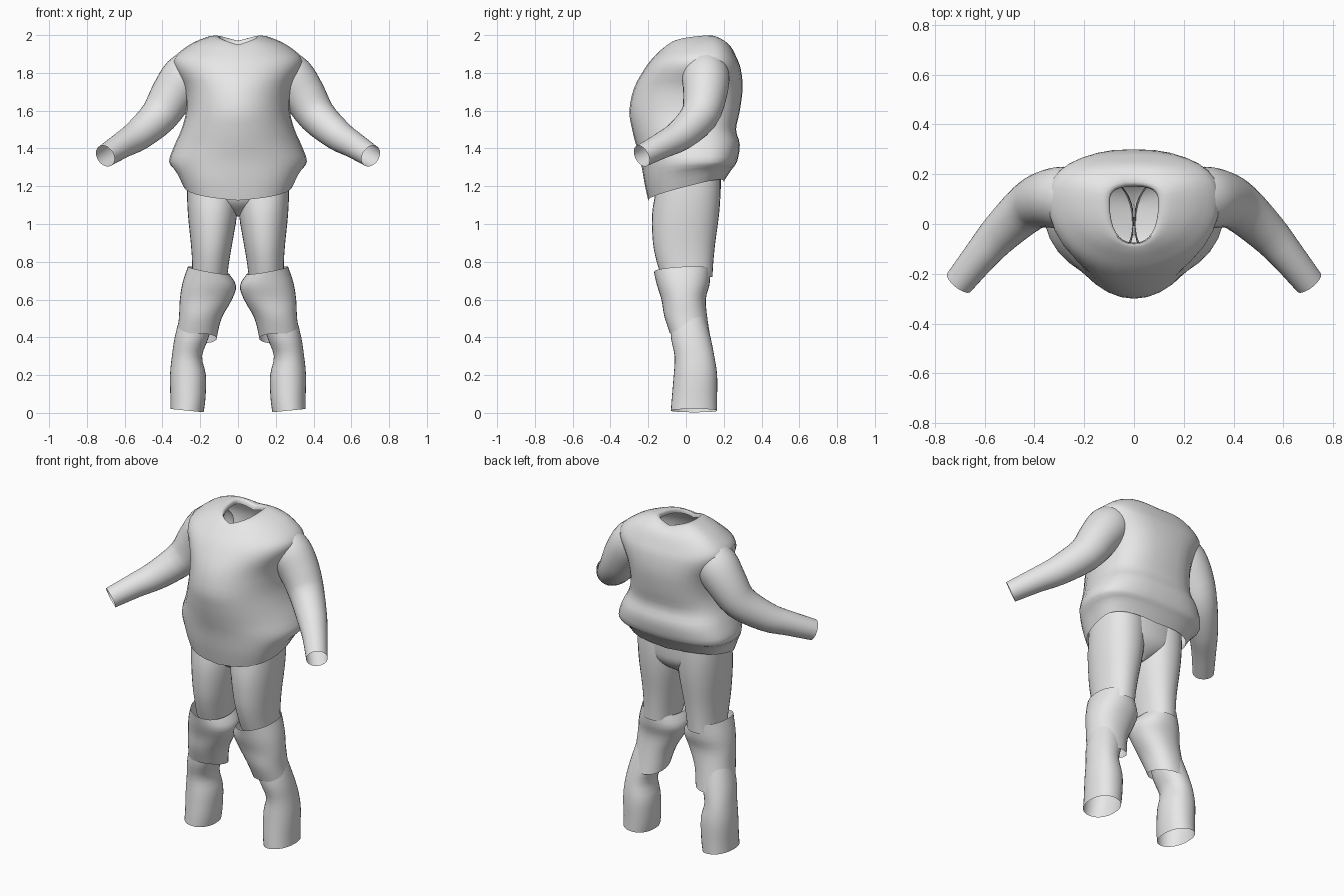
import bpy, bmesh, math
from mathutils import Vector

cube = bpy.data.objects.get("Cube")
if cube:
    bpy.data.objects.remove(cube)

SIDES = 32

cloth = bpy.data.materials.new("light_grey_cloth")
cloth.use_nodes = True
GREY = (0.8, 0.8, 0.8, 1)
cloth.diffuse_color = GREY
cloth.node_tree.nodes["Principled BSDF"].inputs["Base Color"].default_value = GREY


def densify(rows, steps=3):
    """Smoothly interpolate between rows of numbers."""
    out = []
    for i in range(len(rows) - 1):
        a, b = rows[max(i - 1, 0)], rows[i]
        c, d = rows[i + 1], rows[min(i + 2, len(rows) - 1)]
        for s in range(steps):
            t = s / steps
            out.append([0.5 * (2 * q + (r - p) * t + (2 * p - 5 * q + 4 * r - e) * t * t
                               + (3 * q - p - 3 * r + e) * t ** 3)
                        for p, q, r, e in zip(a, b, c, d)])
    return out + [list(rows[-1])]


def loft(name, rings):
    """Join rings of points into an open tube of cloth."""
    bm = bmesh.new()
    loops = [[bm.verts.new(p) for p in ring] for ring in rings]
    for lower, upper in zip(loops, loops[1:]):
        for i in range(SIDES):
            j = (i + 1) % SIDES
            bm.faces.new((lower[i], lower[j], upper[j], upper[i]))
    bmesh.ops.recalc_face_normals(bm, faces=bm.faces)
    mesh = bpy.data.meshes.new(name)
    bm.to_mesh(mesh)
    bm.free()
    mesh.materials.append(cloth)
    obj = bpy.data.objects.new(name, mesh)
    bpy.context.collection.objects.link(obj)
    for o in bpy.context.selected_objects:
        o.select_set(False)
    obj.select_set(True)
    bpy.context.view_layer.objects.active = obj
    bpy.ops.object.shade_smooth_by_angle(angle=math.radians(50))


def body_ring(row, side, shift, back_power):
    """Row: height, centre x, half width, front y, back y, slope along y, slope along x, front power."""
    z, cx, hw, front, back, ky, kx, front_power = row
    mid = (front + back) / 2 + shift
    ring = []
    for i in range(SIDES):
        a = 2 * math.pi * i / SIDES
        c, s = math.cos(a), math.sin(a)
        power = back_power if s > 0 else front_power
        x = cx + hw * math.copysign(abs(c) ** power, c)
        depth = back - mid if s > 0 else mid - front
        y = mid + depth * math.copysign(abs(s) ** power, s)
        ring.append((side * x, y, z + ky * y + kx * (abs(x) - cx)))
    return ring


def garment(name, rows, side=1, shift=0.0, back_power=0.9):
    loft(name, [body_ring(r, side, shift, back_power) for r in densify(rows)])


def sleeve(name, rows, side):
    """Row: x, y, z, radius along the arm."""
    rows = densify(rows)
    rings = []
    for i, (x, y, z, r) in enumerate(rows):
        ahead = Vector(rows[min(i + 1, len(rows) - 1)][:3])
        t = (ahead - Vector(rows[max(i - 1, 0)][:3])).normalized()
        u = t.cross(Vector((0, 1, 0))).normalized()
        v = t.cross(u)
        ring = []
        for k in range(SIDES):
            a = 2 * math.pi * k / SIDES
            p = Vector((x, y, z)) + r * (math.cos(a) * u + math.sin(a) * v)
            ring.append((side * p.x, p.y, p.z))
        rings.append(ring)
    loft(name, rings)


# Jacket from hem to neck opening
garment("jacket", [
    (1.175, 0, .29, -.20, .20, .25, .08, .75),
    (1.25, 0, .325, -.22, .24, .15, .05, .8),
    (1.33, 0, .365, -.24, .27, 0, 0, .95),
    (1.42, 0, .335, -.265, .285, 0, 0, 1),
    (1.50, 0, .30, -.285, .265, 0, 0, 1),
    (1.60, 0, .275, -.30, .285, 0, 0, 1),
    (1.72, 0, .285, -.275, .30, 0, 0, 1),
    (1.82, 0, .335, -.22, .29, 0, 0, .95),
    (1.88, 0, .338, -.175, .268, 0, 0, .95),
    (1.93, 0, .27, -.13, .235, .05, .02, .95),
    (1.952, 0, .18, -.10, .195, .08, .13, .9),
    (1.954, 0, .105, -.08, .16, .08, .32, .85),
    (1.93, 0, .098, -.075, .15, .08, .3, .85),
], shift=.05, back_power=.75)

# Seat of the trousers, closed at the crotch
garment("trouser_seat", [
    (1.36, 0, .265, -.155, .19, 0, 0, .8),
    (1.20, 0, .262, -.155, .185, 0, 0, .8),
    (1.13, 0, .24, -.15, .175, 0, 0, .85),
    (1.08, 0, .12, -.11, .14, 0, 0, .9),
    (1.04, 0, .002, -.05, .08, 0, 0, 1),
])

for label, side in (("left", 1), ("right", -1)):
    # Sleeve blends into the shoulder and hangs forward
    sleeve(label + "_sleeve", [
        (.15, .10, 1.86, .06),
        (.21, .105, 1.83, .105),
        (.28, .105, 1.775, .125),
        (.35, .10, 1.68, .115),
        (.42, .07, 1.57, .10),
        (.53, -.03, 1.47, .083),
        (.61, -.12, 1.42, .07),
        (.703, -.235, 1.36, .06),
    ], side)

    garment(label + "_thigh", [
        (1.32, .135, .13, -.145, .18, 0, 0, .85),
        (1.18, .135, .135, -.16, .183, 0, 0, .85),
        (1.05, .135, .13, -.18, .175, 0, 0, .95),
        (.90, .14, .11, -.175, .155, 0, 0, .95),
        (.80, .145, .098, -.155, .145, 0, 0, .95),
        (.72, .15, .093, -.13, .14, 0, 0, .95),
    ], side)

    garment(label + "_knee_cover", [
        (.755, .155, .11, -.17, .13, .05, .18, .95),
        (.68, .152, .142, -.155, .125, 0, .05, .95),
        (.60, .17, .138, -.13, .105, 0, 0, .95),
        (.50, .20, .113, -.115, .115, -.1, 0, .95),
        (.40, .22, .107, -.085, .135, -.25, 0, .95),
    ], side)

    garment(label + "_lower_leg", [
        (.52, .215, .09, -.08, .10, 0, 0, .95),
        (.40, .245, .09, -.08, .13, 0, 0, .95),
        (.30, .27, .08, -.06, .15, 0, 0, .95),
        (.20, .265, .095, -.065, .165, 0, 0, .95),
        (.08, .265, .093, -.075, .165, 0, 0, .95),
        (.012, .27, .088, -.08, .165, 0, .1, .95),
    ], side)
